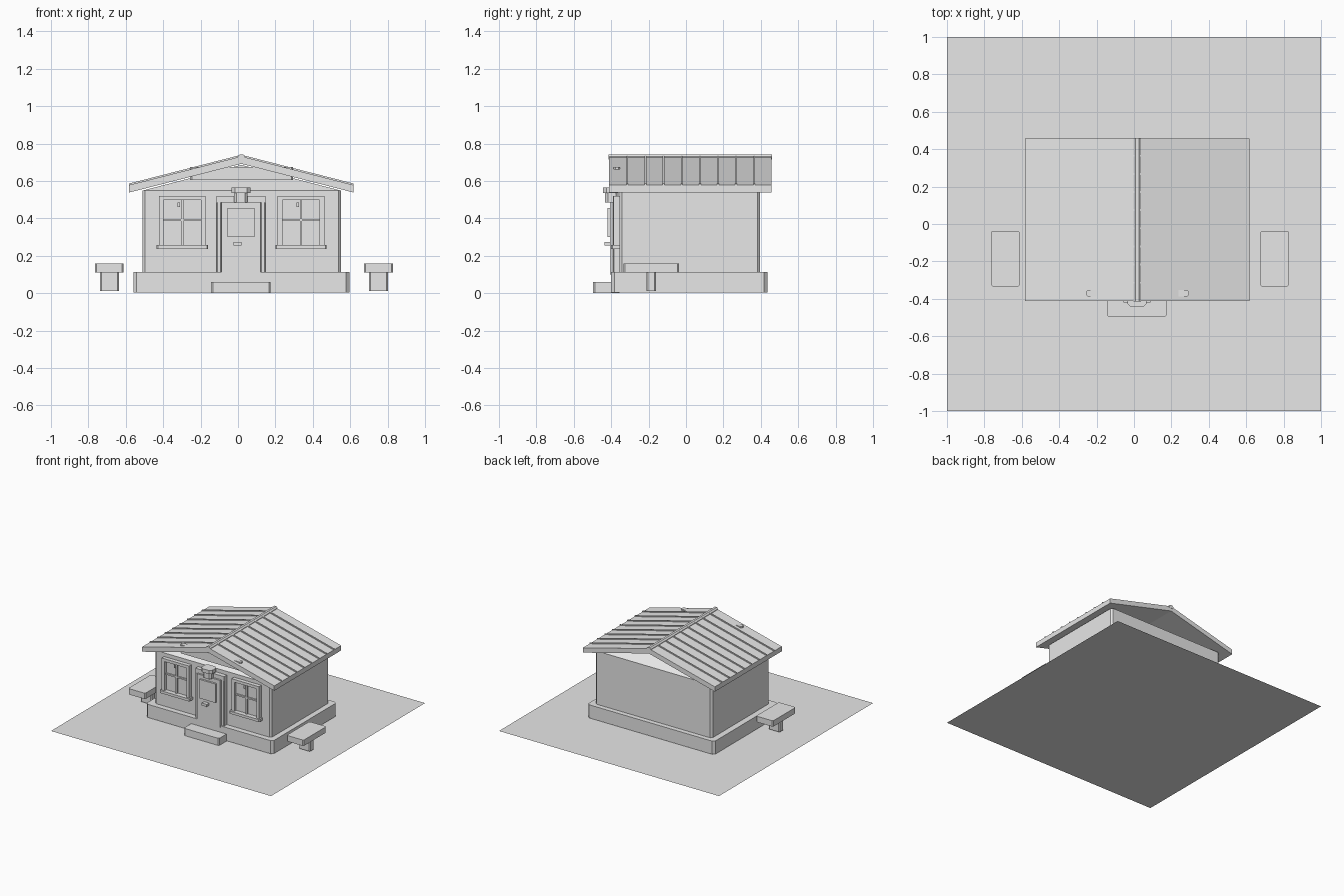
import bpy, bmesh
from mathutils import Vector

old = bpy.data.objects.get("Cube")
if old:
    bpy.data.objects.remove(old, do_unlink=True)

# One plain grey for everything
grey = bpy.data.materials.new("plain grey")
grey.use_nodes = True
grey.diffuse_color = (0.8, 0.8, 0.8, 1)
grey.node_tree.nodes["Principled BSDF"].inputs["Base Color"].default_value = grey.diffuse_color

CX = 0.018          # middle of the house
SLOPE = 0.256       # roof rise per unit of width


def finish(name, bm):
    bmesh.ops.recalc_face_normals(bm, faces=bm.faces)
    mesh = bpy.data.meshes.new(name)
    bm.to_mesh(mesh)
    bm.free()
    mesh.materials.append(grey)
    obj = bpy.data.objects.new(name, mesh)
    bpy.context.collection.objects.link(obj)
    return obj


def box(name, x, y, z, chamfer=0.0, axis=2):
    """Box from three ranges, with edges along one axis chamfered."""
    bm = bmesh.new()
    bmesh.ops.create_cube(bm, size=1)
    for v in bm.verts:
        v.co = Vector([(r[0] + r[1]) / 2 + c * (r[1] - r[0]) for r, c in zip((x, y, z), v.co)])
    if chamfer:
        edges = [e for e in bm.edges
                 if abs((e.verts[0].co - e.verts[1].co).normalized()[axis]) > 0.9]
        bmesh.ops.bevel(bm, geom=edges, offset=chamfer, segments=1, affect='EDGES')
    return finish(name, bm)


def extrude_y(name, profile, y0, y1):
    """Prism along y from an x, z profile."""
    bm = bmesh.new()
    face = bm.faces.new([bm.verts.new((x, y0, z)) for x, z in profile])
    moved = bmesh.ops.extrude_face_region(bm, geom=[face], use_keep_orig=True)["geom"]
    bmesh.ops.translate(bm, vec=(0, y1 - y0, 0),
                        verts=[g for g in moved if isinstance(g, bmesh.types.BMVert)])
    return finish(name, bm)


def chevron(half, top, bottom):
    """Profile of a roof layer with both slopes."""
    drop = SLOPE * half
    return [(CX - half, top - drop), (CX, top), (CX + half, top - drop),
            (CX + half, bottom - drop), (CX, bottom), (CX - half, bottom - drop)]


# Ground
bm = bmesh.new()
bmesh.ops.create_grid(bm, x_segments=1, y_segments=1, size=1)
finish("ground", bm)

# House body
box("foundation", (-0.56, 0.595), (-0.4, 0.435), (0.005, 0.113), 0.018)
box("walls", (-0.51, 0.55), (-0.355, 0.395), (0.11, 0.55), 0.014)

# Hipped ceiling with ends leaning inwards under the roof
bm = bmesh.new()
base = [bm.verts.new((x, y, 0.55)) for x, y in
        ((-0.505, -0.35), (0.545, -0.35), (0.545, 0.39), (-0.505, 0.39))]
front_top, back_top = (bm.verts.new((CX, y, 0.686)) for y in (-0.15, 0.19))
for loop in (base, (base[0], base[1], front_top), (base[2], base[3], back_top),
             (base[1], base[2], back_top, front_top), (base[3], base[0], front_top, back_top)):
    bm.faces.new(loop)
finish("ceiling", bm)

# Roof with standing seams and ridge cap
extrude_y("roof", chevron(0.6, 0.732, 0.692), -0.412, 0.457)
for i in range(8):
    y = -0.314 + i * 0.097
    extrude_y("roof_seam", chevron(0.6, 0.74, 0.725), y - 0.005, y + 0.005)
extrude_y("ridge_cap", [(CX - 0.02, 0.715), (CX - 0.02, 0.731), (CX - 0.009, 0.742),
                        (CX + 0.009, 0.742), (CX + 0.02, 0.731), (CX + 0.02, 0.715)],
          -0.414, 0.459)
box("gable_beam", (-0.257, 0.295), (-0.387, -0.352), (0.605, 0.676), 0.01)

# Door
box("door_step", (-0.145, 0.175), (-0.497, -0.355), (0.001, 0.06), 0.01)
for x in (-0.115, 0.12):
    box("door_post", (x, x + 0.027), (-0.39, -0.35), (0.112, 0.52), 0.005)
box("door_lintel", (-0.115, 0.147), (-0.39, -0.35), (0.485, 0.52))
box("door", (-0.088, 0.12), (-0.405, -0.35), (0.1, 0.487))
box("door_panel", (-0.057, 0.088), (-0.42, -0.4), (0.3, 0.455))
box("door_handle", (-0.025, 0.02), (-0.435, -0.4), (0.255, 0.275))

# Lamp above the door
box("lamp_body", (-0.022, 0.052), (-0.432, -0.36), (0.485, 0.54), 0.015)
box("lamp_cap", (-0.035, 0.067), (-0.445, -0.36), (0.535, 0.565), 0.02)

# Windows
for side, mid in (("right", -0.298), ("left", 0.337)):
    name = side + "_window_"
    box(name + "pane", (mid - 0.12, mid + 0.12), (-0.362, -0.35), (0.25, 0.515))
    for s in (-1, 1):
        a, b = sorted((mid + s * 0.1, mid + s * 0.125))
        box(name + "jamb", (a, b), (-0.387, -0.35), (0.25, 0.52))
    box(name + "head", (mid - 0.11, mid + 0.11), (-0.387, -0.35), (0.497, 0.52))
    box(name + "upright", (mid - 0.006, mid + 0.006), (-0.375, -0.35), (0.25, 0.5))
    box(name + "crossbar", (mid - 0.105, mid + 0.105), (-0.373, -0.35), (0.385, 0.397))
    box(name + "latch", (mid - 0.025, mid - 0.012), (-0.372, -0.35), (0.46, 0.485))
    box(name + "sill", (mid - 0.137, mid + 0.137), (-0.4, -0.35), (0.236, 0.257), 0.006)

# Benches
for side, mid in (("right", -0.688), ("left", 0.752)):
    box(side + "_bench_seat", (mid - 0.077, mid + 0.077), (-0.333, -0.037), (0.11, 0.158), 0.008)
    box(side + "_bench_leg", (mid - 0.051, mid + 0.051), (-0.212, -0.16), (0.012, 0.112), 0.008)
